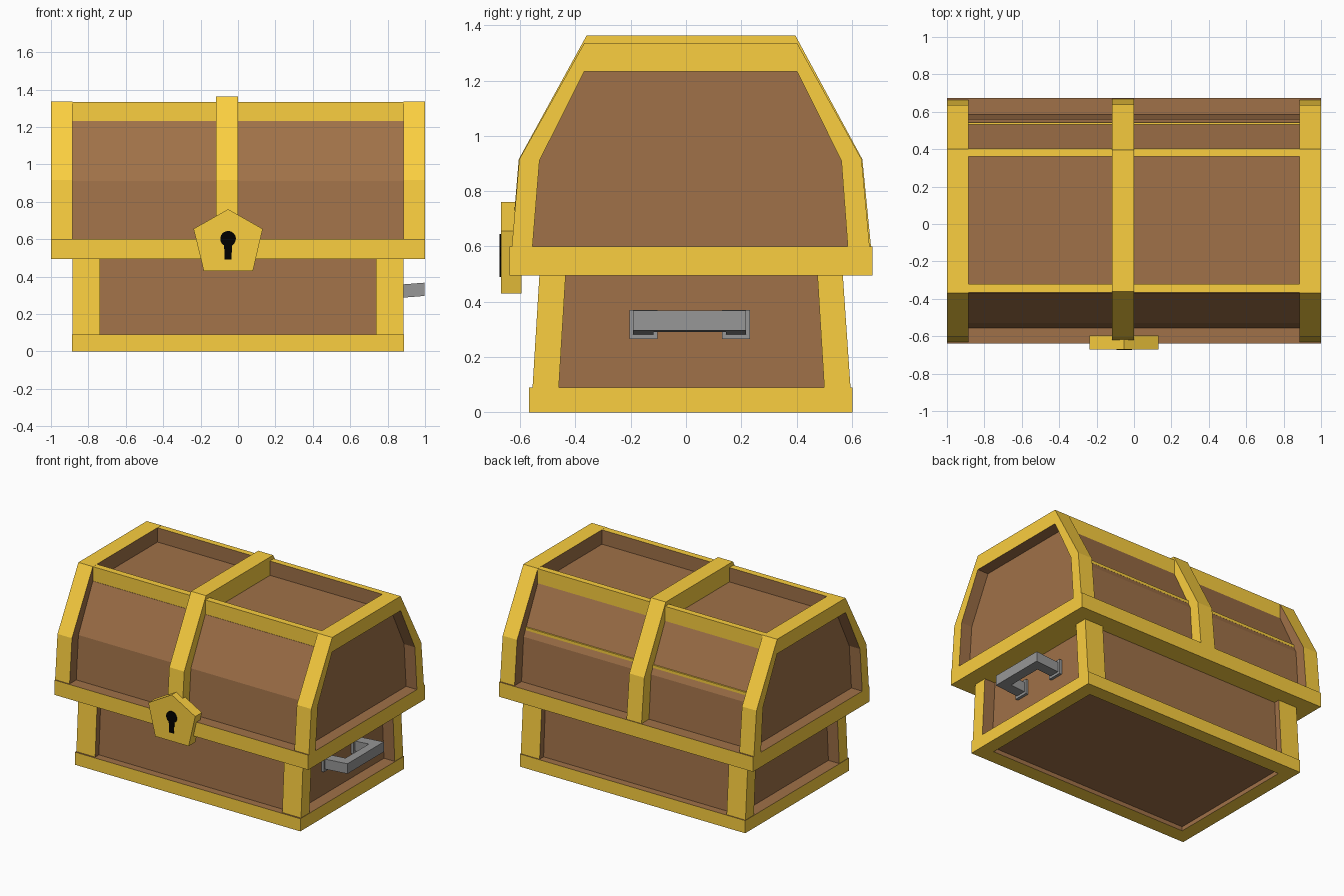
import bpy, bmesh, math
from mathutils import Vector

if "Cube" in bpy.data.objects:
    bpy.data.objects.remove(bpy.data.objects["Cube"])


def material(name, rgb):
    m = bpy.data.materials.new(name)
    m.diffuse_color = (*rgb, 1)
    m.use_nodes = True
    m.node_tree.nodes["Principled BSDF"].inputs["Base Color"].default_value = m.diffuse_color
    return m


GOLD = material("gold_trim", (0.96, 0.62, 0.05))
WOOD = material("wood", (0.35, 0.165, 0.065))
BLACK = material("black", (0, 0, 0))
GREY = material("grey_metal", (0.31, 0.31, 0.31))

BASE_C = Vector((0, 0.017, 0.3))
LID_C = Vector((0, 0.017, 0.9))


def prism(name, pts, a, b, axis, mat, centre=None):
    """Extrude a 2D profile from a to b along an axis.
    With a centre, faces that look inward become wood."""
    def place(p, t):
        return {"x": (t, p[0], p[1]), "y": (p[0], t, p[1]), "z": (p[0], p[1], t)}[axis]
    bm = bmesh.new()
    lo = [bm.verts.new(place(p, a)) for p in pts]
    hi = [bm.verts.new(place(p, b)) for p in pts]
    bm.faces.new(lo)
    bm.faces.new(hi)
    n = len(pts)
    for i in range(n):
        j = (i + 1) % n
        bm.faces.new((lo[i], lo[j], hi[j], hi[i]))
    bmesh.ops.recalc_face_normals(bm, faces=bm.faces)
    if centre:
        for f in bm.faces:
            if f.normal.dot(f.calc_center_median() - centre) < 0:
                f.material_index = 1
    me = bpy.data.meshes.new(name)
    bm.to_mesh(me)
    bm.free()
    me.materials.append(mat)
    me.materials.append(WOOD)
    ob = bpy.data.objects.new(name, me)
    bpy.context.collection.objects.link(ob)
    return ob


def box(name, x, y, z, mat, centre=None):
    pts = [(x[0], y[0]), (x[1], y[0]), (x[1], y[1]), (x[0], y[1])]
    return prism(name, pts, z[0], z[1], "z", mat, centre)


# Base: wooden body, bottom trim frame, sloped corner posts
prism("base_body", [(-0.516, 0.03), (-0.49, 0.5), (0.527, 0.5), (0.553, 0.03)],
      -0.80, 0.80, "x", WOOD)
for label, y in (("front", (-0.567, -0.46)), ("back", (0.50, 0.602))):
    box("bottom_trim_" + label, (-0.888, 0.888), y, (0, 0.09), GOLD, BASE_C)
front_post = [(-0.555, 0.09), (-0.53, 0.5), (-0.435, 0.5), (-0.46, 0.09)]
back_post = [(0.595, 0.09), (0.567, 0.5), (0.475, 0.5), (0.50, 0.09)]
for side, s in (("left", -1), ("right", 1)):
    box("bottom_trim_" + side, sorted((0.79 * s, 0.888 * s)), (-0.46, 0.50), (0, 0.09), GOLD, BASE_C)
    prism("front_post_" + side, front_post, 0.737 * s, 0.885 * s, "x", GOLD, BASE_C)
    prism("back_post_" + side, back_post, 0.737 * s, 0.885 * s, "x", GOLD, BASE_C)

# Lid: rim band, wooden body, end arches, ridge beams
box("lid_rim", (-1, 1), (-0.638, 0.674), (0.495, 0.6), GOLD, LID_C)
inner = [(-0.555, 0.6), (-0.53, 0.91), (-0.368, 1.232), (0.402, 1.232), (0.562, 0.91), (0.585, 0.6)]
outer = [(-0.63, 0.6), (-0.603, 0.915), (-0.368, 1.335), (0.402, 1.335), (0.635, 0.915), (0.664, 0.6)]
prism("lid_body", inner, -0.915, 0.915, "x", WOOD)
for side, s in (("left", -1), ("right", 1)):
    prism("end_arch_" + side, outer + inner[::-1], 0.886 * s, s, "x", GOLD, LID_C)
box("ridge_beam_front", (-0.886, 0.886), (-0.366, -0.32), (1.225, 1.334), GOLD, LID_C)
box("ridge_beam_back", (-0.886, 0.886), (0.36, 0.403), (1.225, 1.334), GOLD, LID_C)
box("back_strip", (-0.886, 0.886), (0.50, 0.543), (0.95, 0.97), GOLD)

# Centre strap over the lid
strap = [(-0.632, 0.59), (-0.605, 0.915), (-0.36, 1.362), (0.396, 1.362), (0.638, 0.915), (0.67, 0.59)]
core = [(y * 0.97, z - 0.01) for y, z in inner]
prism("centre_strap", strap + core[::-1], -0.118, 0, "x", GOLD)

# Lock plate with keyhole
prism("lock_plate", [(-0.053, 0.76), (0.132, 0.655), (0.08, 0.43), (-0.183, 0.43), (-0.238, 0.655)],
      -0.67, -0.595, "y", GOLD)
hole = [(-0.053 + 0.042 * math.cos(a), 0.602 + 0.042 * math.sin(a))
        for a in (math.radians(-60 + 300 * i / 14) for i in range(15))]
prism("keyhole", hole + [(-0.072, 0.49), (-0.035, 0.49)], -0.674, -0.66, "y", BLACK)

# Handle on the right end
handle = prism("handle", [(0.79, -0.192), (0.997, -0.192), (0.997, 0.217), (0.79, 0.217),
                          (0.79, 0.145), (0.93, 0.145), (0.93, -0.118), (0.79, -0.118)],
               0.295, 0.366, "z", GREY)
for v in handle.data.vertices:  # slight upward tilt
    v.co.z += (v.co.x - 0.98) * 0.08
for label, y in (("front", (-0.205, -0.103)), ("back", (0.13, 0.232))):
    box("handle_plate_" + label, (0.79, 0.82), y, (0.265, 0.37), GREY)
